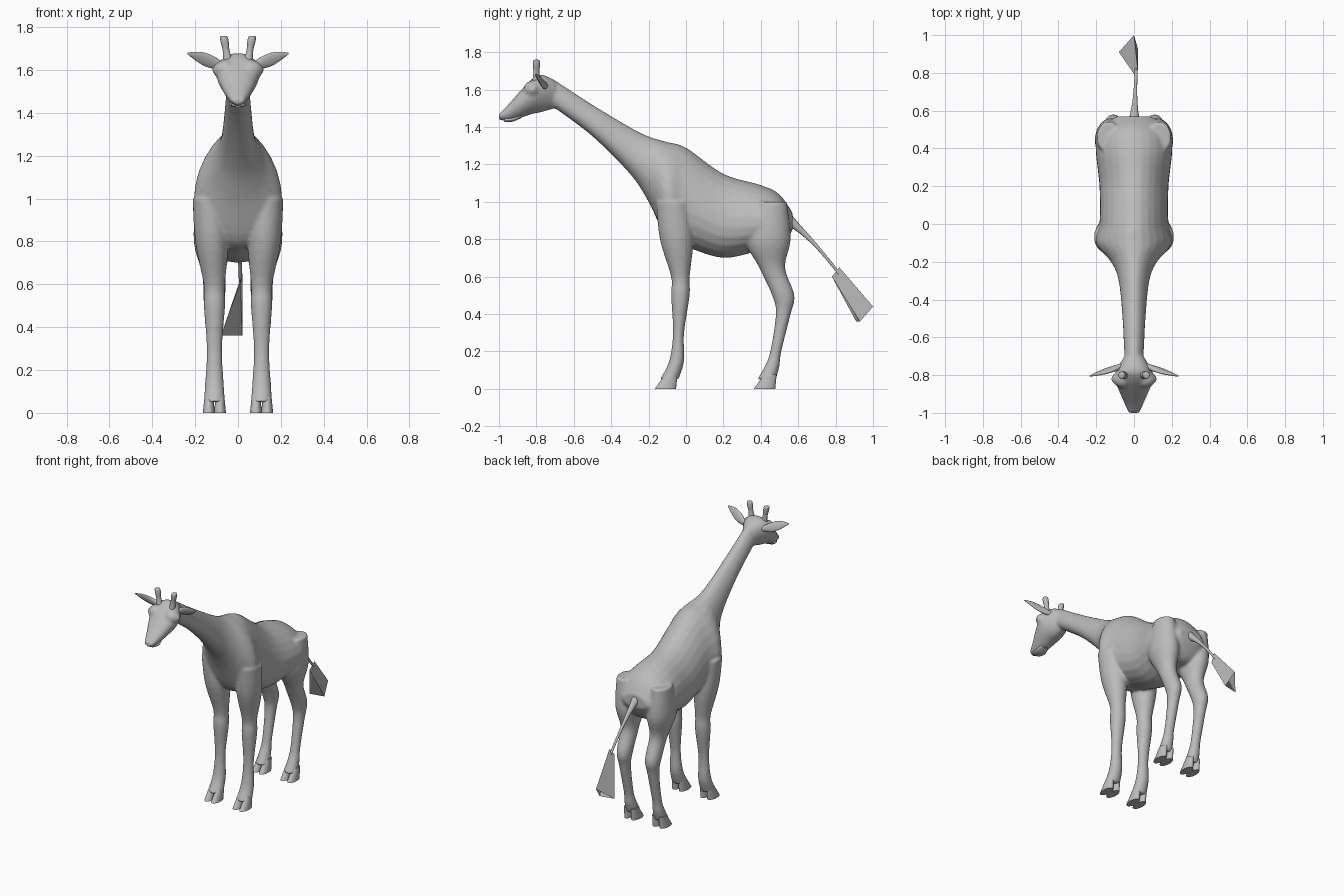
import bpy, bmesh
from math import sin, cos, pi
from mathutils import Vector

if "Cube" in bpy.data.objects:
    bpy.data.objects.remove(bpy.data.objects["Cube"], do_unlink=True)

grey = bpy.data.materials.new("plain_grey")
grey.use_nodes = True
colour = (.5, .5, .5, 1)
grey.diffuse_color = colour
grey.node_tree.nodes["Principled BSDF"].inputs["Base Color"].default_value = colour

SIDES = 24
STEPS = 5


def flow(rows):
    """Pass a smooth spline through a short list of profile rows."""
    rows = [Vector(row) for row in rows]
    result = []
    for i in range(len(rows) - 1):
        before = rows[max(i - 1, 0)]
        start, end = rows[i], rows[i + 1]
        after = rows[min(i + 2, len(rows) - 1)]
        for step in range(STEPS):
            t = step / STEPS
            bend = (before * 2 - start * 5 + end * 4 - after) * t * t
            twist = (start * 3 - before - end * 3 + after) * t * t * t
            result.append(start + ((end - before) * t + bend + twist) / 2)
    return result + [rows[-1]]


def loft(bm, rings):
    """Skin rings given as centre, side axis, up axis and narrowing towards the top."""
    loops = []
    for centre, across, up, narrowing in rings:
        loop = []
        for i in range(SIDES):
            angle = 2 * pi * i / SIDES
            width = cos(angle) * (1 - narrowing * sin(angle))
            point = Vector(centre) + Vector(across) * width + Vector(up) * sin(angle)
            loop.append(bm.verts.new(point))
        loops.append(loop)
    for lower, upper in zip(loops, loops[1:]):
        for i in range(SIDES):
            j = (i + 1) % SIDES
            bm.faces.new((lower[i], lower[j], upper[j], upper[i]))
    bm.faces.new(loops[0][::-1])
    bm.faces.new(loops[-1])


def finish(name, bm):
    """Turn the working mesh into a named object with smooth sides and sharp edges."""
    bmesh.ops.recalc_face_normals(bm, faces=bm.faces)
    mesh = bpy.data.meshes.new(name)
    bm.to_mesh(mesh)
    bm.free()
    mesh.materials.append(grey)
    for face in mesh.polygons:
        face.use_smooth = True
    mesh.set_sharp_from_angle(angle=1)
    part = bpy.data.objects.new(name, mesh)
    bpy.context.collection.objects.link(part)
    return part


def upright_slices(bm, rows, narrowing):
    """Loft rows of position along the spine, top, bottom and half width."""
    rings = []
    for y, top, bottom, width in flow(rows):
        centre = (0, y, (top + bottom) / 2)
        rings.append((centre, (width, 0, 0), (0, 0, (top - bottom) / 2), narrowing))
    loft(bm, rings)


def leg(bm, side, rows, breadth):
    """Loft rows of height, position along the spine and half depth."""
    rings = []
    for z, y, depth in flow(rows):
        x = .11 + .06 * max(0, z - .6)
        width = .015 + breadth * depth
        rings.append(((side * x, y, z), (width, 0, 0), (0, depth, 0), 0))
    loft(bm, rings)


# Trunk and neck, from rump to nape, then the head
trunk = [(.57, .94, .85, .09), (.5, 1.04, .75, .18), (.4, 1.09, .74, .2),
         (.2, 1.15, .7, .18), (0, 1.29, .76, .18), (-.1, 1.32, .8, .2),
         (-.2, 1.35, 1, .12), (-.3, 1.4, 1.15, .08),
         (-.5, 1.52, 1.35, .06), (-.7, 1.65, 1.5, .05)]
head = [(-.7, 1.65, 1.5, .05), (-.77, 1.68, 1.48, .09), (-.82, 1.66, 1.47, .1),
        (-.88, 1.6, 1.45, .08), (-.95, 1.52, 1.43, .05), (-1, 1.47, 1.44, .03)]
front_leg = [(1, -.07, .09), (.8, -.05, .09), (.6, -.03, .05), (.5, -.03, .05),
             (.3, -.04, .03), (.15, -.05, .04), (.05, -.09, .05)]
hind_leg = [(1, .46, .08), (.8, .44, .12), (.65, .46, .07), (.5, .52, .06),
            (.4, .52, .04), (.2, .48, .03), (.12, .46, .04), (.05, .43, .05)]

body = bmesh.new()
upright_slices(body, trunk, narrowing=.2)
upright_slices(body, head, narrowing=-.2)
for side in (-1, 1):
    leg(body, side, front_leg, breadth=.7)
    leg(body, side, hind_leg, breadth=.58)
    # Brow bulge over the eye
    brow = flow([(.05, .05), (.09, .04), (.12, .01)])
    loft(body, [((side * x, -.82, 1.6), (0, r, 0), (0, 0, r), 0) for x, r in brow])
body = finish("body", body)

# Fuse the body parts into one soft skin
fuse = body.modifiers.new("fuse", "REMESH")
fuse.mode = "VOXEL"
fuse.voxel_size = .009
fuse.use_smooth_shade = True
soften = body.modifiers.new("soften", "SMOOTH")
soften.factor = .5
soften.iterations = 6

for side, word in ((-1, "right"), (1, "left")):
    # Cloven hooves, two flat-soled toes each
    for place, ankle in (("front", -.03), ("hind", .5)):
        bm = bmesh.new()
        for toe in (-1, 1):
            rings = []
            for z in (0, .02, .05, .08):
                centre = (side * (.11 + toe * .026), ankle - .08 + z * .4, z)
                rings.append((centre, (.028 - z * .1, 0, 0), (0, .057 - z * .3, 0), 0))
            loft(bm, rings)
        finish(place + "_hoof_" + word, bm)

    # Blunt horns that lean outwards
    bm = bmesh.new()
    rings = []
    for rise, radius in flow([(0, .024), (.06, .016), (.1, .019), (.125, .017), (.13, .006)]):
        centre = (side * (.045 + rise * .17), -.8, 1.63 + rise)
        rings.append((centre, (radius, 0, 0), (0, radius, 0), 0))
    loft(bm, rings)
    finish("horn_" + word, bm)

    # Leaf-shaped ears
    bm = bmesh.new()
    root = Vector((side * .07, -.755, 1.62))
    tip = Vector((side * .236, -.805, 1.678))
    rings = []
    for step in range(STEPS * 2 + 1):
        t = step / STEPS / 2
        leaf = .003 + .013 * (1 - t) + .022 * sin(pi * t)
        thin = .003 + .013 * (1 - t)
        rings.append((root.lerp(tip, t), (0, thin, thin * .4), (0, -leaf * .4, leaf), 0))
    loft(bm, rings)
    finish("ear_" + word, bm)

# Lower lip
bm = bmesh.new()
lip = flow([(-.88, 1.46, .03), (-.93, 1.44, .04), (-.97, 1.44, .03)])
loft(bm, [((0, y, z), (width, 0, 0), (0, 0, .012), 0) for y, z, width in lip])
finish("lower_lip", bm)

# Tail, thick at the root and sagging a little
bm = bmesh.new()
root = Vector((0, .53, .92))
tip = Vector((.012, .82, .615))
rings = []
for step in range(STEPS * 2 + 1):
    t = step / STEPS / 2
    radius = .008 + .026 * (1 - t) ** 3
    centre = root.lerp(tip, t) + Vector((0, 0, .02 * sin(pi * t)))
    rings.append((centre, (radius, 0, 0), (0, radius * .7, radius * .7), 0))
loft(bm, rings)
finish("tail", bm)

# Tail tuft of flat crossing blades
upper = (.02, .82, .65)
lower = (.01, .78, .6)
outer_tip = (-.08, .91, .36)
far_tip = (0, 1, .44)
near_tip = (.02, .93, .36)
bm = bmesh.new()
for blade in ((upper, lower, near_tip, far_tip),
              (upper, lower, outer_tip, far_tip),
              (upper, lower, outer_tip, near_tip)):
    bm.faces.new([bm.verts.new(corner) for corner in blade])
tuft = finish("tail_tuft", bm)
for face in tuft.data.polygons:
    face.use_smooth = False
